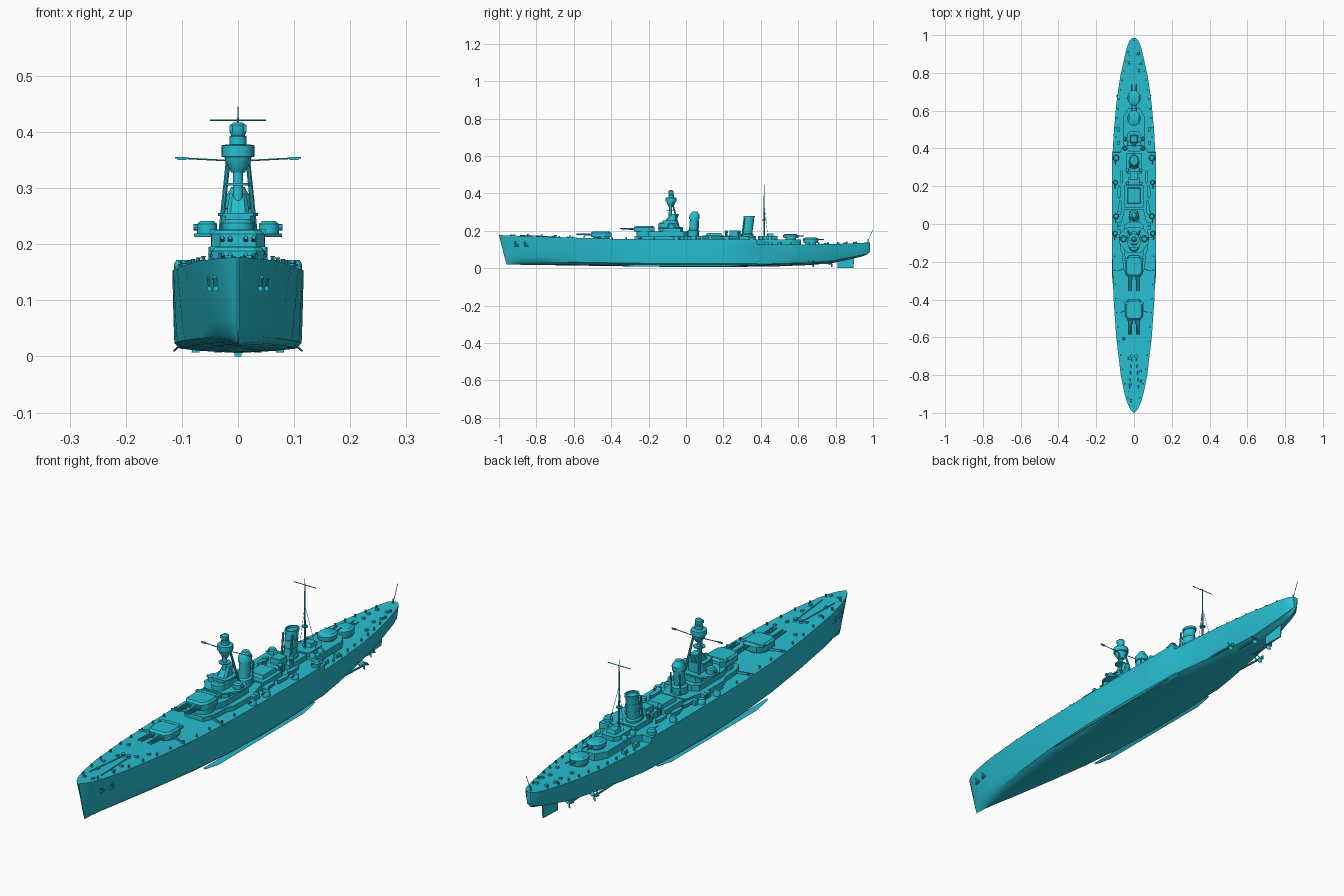
import bpy, bmesh, math, random
from mathutils import Vector

random.seed(4)
mat = bpy.data.materials.new("cyan_paint")
mat.diffuse_color = (0.02, 0.52, 0.64, 1)

def finish(name, bm, smooth=False):
    bmesh.ops.recalc_face_normals(bm, faces=bm.faces)
    me = bpy.data.meshes.new(name)
    bm.to_mesh(me); bm.free()
    ob = bpy.data.objects.new(name, me)
    bpy.context.collection.objects.link(ob)
    me.materials.append(mat)
    if smooth:
        bpy.ops.object.select_all(action='DESELECT')
        ob.select_set(True)
        bpy.context.view_layer.objects.active = ob
        bpy.ops.object.shade_smooth_by_angle(angle=math.radians(35))
    return ob

def loft(name, rings, smooth=False):
    bm = bmesh.new()
    vs = [[bm.verts.new(p) for p in r] for r in rings]
    n = len(vs[0])
    for a, b in zip(vs, vs[1:]):
        for i in range(n):
            bm.faces.new((a[i], a[(i+1) % n], b[(i+1) % n], b[i]))
    bm.faces.new(vs[0]); bm.faces.new(vs[-1])
    return finish(name, bm, smooth)

def prism(name, pts, z0, z1, top=1.0, c=(0, 0)):
    """Extrude a plan outline upward, optionally shrinking the top."""
    return loft(name, [[(c[0]+x*k, c[1]+y*k, z) for x, y in pts] for z, k in ((z0, 1), (z1, top))])

def sym(half):
    """Mirror a half outline (x > 0) to a full one."""
    return half + [(-x, y) for x, y in reversed(half)]

def box(name, x, y, z0, sx, sy, h, top=1.0):
    a, b = sx/2, sy/2
    return prism(name, [(a, -b), (a, b), (-a, b), (-a, -b)], z0, z0+h, top, (x, y))

def turned(name, x, y, prof, n=20, sy=1.0, rake=0.0):
    """Stack of rings from (radius, z) pairs; sy stretches in y, rake leans aft."""
    z0 = prof[0][1]
    return loft(name, [[(x+r*math.cos(2*math.pi*i/n), y+rake*(z-z0)+r*sy*math.sin(2*math.pi*i/n), z)
                        for i in range(n)] for r, z in prof], True)

def tube(name, p, q, r, r2=None, n=8):
    p, q = Vector(p), Vector(q)
    rot = (q-p).to_track_quat('Z', 'Y')
    return loft(name, [[c + rot @ Vector((k*math.cos(2*math.pi*i/n), k*math.sin(2*math.pi*i/n), 0))
                        for i in range(n)] for c, k in ((p, r), (q, r2 or r))], True)

# hull stations: y, deck half width, deck z, bottom half width, keel z
stations = [(-1, .002, .176, .001, .02), (-.985, .017, .176, .003, .02), (-.95, .034, .175, .007, .019),
            (-.9, .05, .173, .014, .018), (-.8, .07, .17, .03, .017), (-.6, .094, .163, .062, .014),
            (-.4, .108, .157, .09, .011), (-.2, .115, .154, .106, .008), (0, .117, .153, .112, .006),
            (.2, .117, .152, .11, .006), (.379, .116, .152, .1, .008), (.381, .113, .128, .1, .008),
            (.5, .106, .127, .08, .01), (.65, .092, .127, .053, .016), (.78, .073, .129, .033, .026),
            (.88, .051, .132, .022, .048), (.94, .036, .135, .016, .062), (.97, .024, .137, .012, .073),
            (.985, .01, .138, .005, .088)]
rings = []
for y, w, zd, bw, zk in stations:
    rake = .04*max(0, (-y-.8)/.2)
    half = [(0, zk, 0), (bw*.6, zk+.004, 0), (bw*.93, zk+.008, .02)]
    for t in (.12, .3, .55, .8, 1):
        half.append((bw+(w-bw)*t**.6, zk+(zd-zk)*t, t))
    pts = [(x, y+rake*(1-t), z) for x, z, t in half]
    rings.append(pts + [(-x, a, z) for x, a, z in reversed(pts[1:])])
loft("hull", rings, True)

# rudder, shafts, propellers, bilge keels
loft("rudder", [[(.006, .81, z), (.002, .9+d, z), (-.002, .9+d, z), (-.006, .81, z)]
                for z, d in ((0, -.005), (.06, 0))])
for s in (-1, 1):
    for x, y in ((.035, .78), (.075, .68)):
        tube("propeller_shaft", (s*x, y-.2, .032), (s*x, y, .024), .004)
        tube("shaft_strut", (s*x, y-.02, .025), (s*x*.7, y-.03, .06), .003)
        for k in range(3):
            a = k*2.094+.5
            d = Vector((math.cos(a), 0, math.sin(a)))
            c = Vector((s*x, y, .026))
            t = Vector((math.sin(a)*.007, .004, -math.cos(a)*.007))
            loft("propeller_blade", [[c+d*r+t, c+d*r+Vector((0, .002, 0)), c+d*r-t] for r in (.003, .019)])
    loft("bilge_keel", [[(s*.1, y, .02), (s*(.106+w), y, .02-w), (s*(.104+w), y, .018-w)]
                        for y, w in ((-.36, .002), (-.28, .01), (.25, .01), (.33, .002))])
    # anchors, hawse plates and chains
    for y, x in ((-.915, .041), (-.865, .051)):
        tube("anchor_shank", (s*x, y, .142), (s*(x-.003), y+.012, .12), .005)
        tube("anchor_flukes", (s*(x-.001), y-.001, .121), (s*(x-.001), y+.022, .121), .005)
    tube("anchor_chain", (s*.012, -.7, .169), (s*.026, -.89, .175), .002, n=6)
    turned("capstan", s*.012, -.7, [(.008, .165), (.006, .172), (.009, .178)], 10)
    # breakwaters
    for y, x0, x1, z in ((-.46, .045, .1, .157), (-.24, .055, .112, .153)):
        loft("breakwater", [[(s*x0, y, z), (s*x0, y+.004, z), (s*x0, y+.004, z+.012), (s*x0, y, z+.012)],
                            [(s*x1, y-.02, z), (s*x1, y-.016, z), (s*x1, y-.016, z+.008), (s*x1, y-.02, z+.008)]])

# main turrets, four barrels each
gun_house = sym([(.032, -.056), (.047, -.035), (.048, .02), (.03, .054)])
for y, z, base in ((-.453, .166, .15), (-.222, .196, .15)):
    turned("main_barbette", 0, y, [(.043, base), (.043, z)], 24)
    prism("main_turret", gun_house, z, z+.022, 1, (0, y))
    prism("main_turret_roof", gun_house, z+.022, z+.029, .85, (0, y))
    box("turret_rangefinder", 0, y+.034, z+.02, .1, .012, .01)
    for x in (-.028, -.014, .014, .028):
        tube("main_gun", (x, y-.04, z+.012), (x, y-.132, z+.016), .0055, .0035)

# forward superstructure
prism("forward_deckhouse", sym([(.04, -.275), (.058, -.235), (.062, -.16), (.075, -.13), (.075, -.02), (.05, .08)]), .15, .172)
prism("turret_house", sym([(.04, -.2), (.053, -.16), (.053, -.01), (.03, .01)]), .17, .195)
prism("bridge_house", sym([(.03, -.145), (.045, -.125), (.045, -.03), (.03, -.015)]), .195, .216)
prism("bridge_platform", sym([(.04, -.15), (.078, -.1), (.078, -.055), (.045, -.02)]), .213, .219)
turned("conning_tower", 0, -.118, [(.028, .19), (.028, .238), (.022, .244)], 16)
prism("upper_bridge", sym([(.022, -.125), (.03, -.11), (.03, -.06), (.02, -.045)]), .219, .25)
prism("bridge_wing", sym([(.028, -.125), (.036, -.1), (.036, -.06), (.02, -.045)]), .25, .256)
prism("chart_house", sym([(.013, -.11), (.02, -.1), (.02, -.06), (.013, -.05)]), .256, .29, .75, (0, 0))

# tripod mast and fire-control top
tube("tripod_main_leg", (0, -.085, .2), (0, -.082, .37), .009, n=12)
for s in (-1, 1):
    tube("tripod_side_leg", (s*.036, -.025, .17), (s*.018, -.072, .345), .0045)
    turned("director", s*.055, -.078, [(.018, .219), (.018, .236), (.012, .241)], 14)
    tube("director_arm", (s*.055, -.078, .23), (s*.079, -.078, .23), .006)
    tube("tripod_yard", (0, -.07, .348), (s*.112, -.07, .354), .0016, n=6)
    box("yard_light", s*.1, -.07, .35, .016, .006, .005)
turned("control_top", 0, -.08, [(.012, .328), (.022, .345), (.024, .355), (.029, .356), (.029, .376), (.02, .378)], 18)
turned("upper_director", 0, -.08, [(.015, .376), (.015, .392), (.012, .394), (.014, .398), (.014, .412), (.008, .417)], 14)
box("control_rangefinder", 0, -.085, .4, .03, .01, .012)
tube("searchlight_platform", (0, -.083, .305), (0, -.083, .309), .022, n=14)

# funnels, raked a little
turned("fore_funnel", 0, .035, [(.028, .15), (.028, .2), (.02, .205), (.02, .262), (.024, .264), (.024, .282), (.015, .296), (.012, .302)], 20, 1.15, .08)
turned("aft_funnel", 0, .323, [(.027, .15), (.027, .18), (.022, .185), (.022, .27), (.025, .271), (.025, .28), (.02, .28), (.02, .272)], 20, 1.25, .12)
box("aft_funnel_base", 0, .32, .15, .08, .11, .022)
for z in (.21, .24):
    turned("funnel_band", 0, .323+.12*(z-.15), [(.0235, z), (.0235, z+.004)], 20, 1.25)
for s in (-1, 1):
    tube("steam_pipe", (s*.02, .3, .17), (s*.02, .312, .268), .004)
    tube("steam_pipe_fore", (s*.02, .062, .17), (s*.019, .068, .255), .003)

# midships houses, boats and vents
box("midship_house", 0, .145, .15, .1, .115, .024)
box("midship_roof", 0, .15, .174, .07, .085, .014, .9)
box("vent_house", 0, .255, .15, .04, .045, .05)
box("vent_house_low", 0, .23, .15, .06, .04, .025)
for s in (-1, 1):
    for y, x in ((.09, .072), (.17, .078), (.25, .066)):
        loft("ship_boat", [[(s*x-w, y+d, .172), (s*x+w, y+d, .172), (s*x+w*.6, y+d, .158), (s*x-w*.6, y+d, .158)]
                           for d, w in ((-.036, .002), (-.02, .009), (.015, .009), (.034, .004))])
    # secondary guns along the sides
    for y, x, r in ((.35, .095, .017), (.22, .098, .013), (.04, .095, .015), (-.05, .1, .014)):
        turned("side_gun_tub", s*x, y, [(r, .15), (r, .165), (r*.7, .172)], 12)
        tube("side_gun", (s*x, y, .167), (s*(x+.004), y-.035, .17), .0025, n=6)
    for y in (.06, .0, -.02):
        box("deck_locker", s*.08, y, .15, .02, .018, .022)
    for y in (.215, .285):
        turned("ventilator", s*.035, y, [(.007, .15), (.007, .19), (.01, .192), (.008, .2)], 10)

# main mast
tube("main_mast", (0, .418, .13), (0, .418, .425), .0045, .002)
tube("mast_tip", (0, .418, .42), (0, .418, .445), .001, n=5)
tube("mast_yard", (-.05, .418, .421), (.05, .418, .421), .0015, n=6)
tube("mast_platform", (0, .418, .255), (0, .418, .259), .012, n=12)
for s in (-1, 1):
    tube("mast_stay", (s*.04, .44, .15), (0, .418, .34), .0007, n=4)

# aft deckhouse and aft turrets
prism("aft_deckhouse", sym([(.075, .378), (.055, .42), (.055, .57), (.03, .615)]), .125, .154)
prism("aft_control_house", sym([(.03, .385), (.038, .4), (.038, .47), (.025, .49)]), .154, .172)
box("aft_control_top", 0, .45, .172, .04, .04, .014, .8)
for y, z0, z1 in ((.56, .15, .182), (.667, .125, .163)):
    turned("aft_turret_base", 0, y, [(.028, z0), (.028, z0+.012)], 20)
    turned("aft_turret", 0, y, [(.033, z0+.01), (.034, z1-.006), (.026, z1)], 16, 1.2)
    for x in (-.01, .01):
        tube("aft_gun", (x, y+.03, z1-.012), (x, y+.072, z1-.009), .003, n=6)
for s in (-1, 1):
    for y in (.4, .45):
        turned("small_gun_mount", s*.047, y, [(.011, .15), (.011, .165), (.006, .172)], 10)
    for y in (.43, .5):
        box("aft_locker", s*.082, y, .125, .016, .02, .016)

# stern flagstaff and jackstaff
tube("flagstaff", (0, .968, .135), (0, .999, .205), .0012, n=5)
tube("stern_rail_post", (0, .972, .135), (0, .972, .155), .003, n=6)

# deck fittings scattered along both edges
def deck(y):
    for a, b in zip(stations, stations[1:]):
        if a[0] <= y <= b[0]:
            t = (y-a[0])/(b[0]-a[0])
            return a[1]+(b[1]-a[1])*t, a[2]+(b[2]-a[2])*t
for y in [-.92+.075*i for i in range(11)] + [.46+.05*i for i in range(10)]:
    w, z = deck(y)
    for s in (-1, 1):
        turned("bollard", s*(w-.012), y, [(.004, z-.002), (.003, z+.007), (.0045, z+.01)], 8)
        k = random.uniform(.3, .65)
        if y < -.55 or y > .72:
            box("deck_hatch", s*w*k, y+random.uniform(-.02, .02), z-.002, .012, .012, .008, .8)
